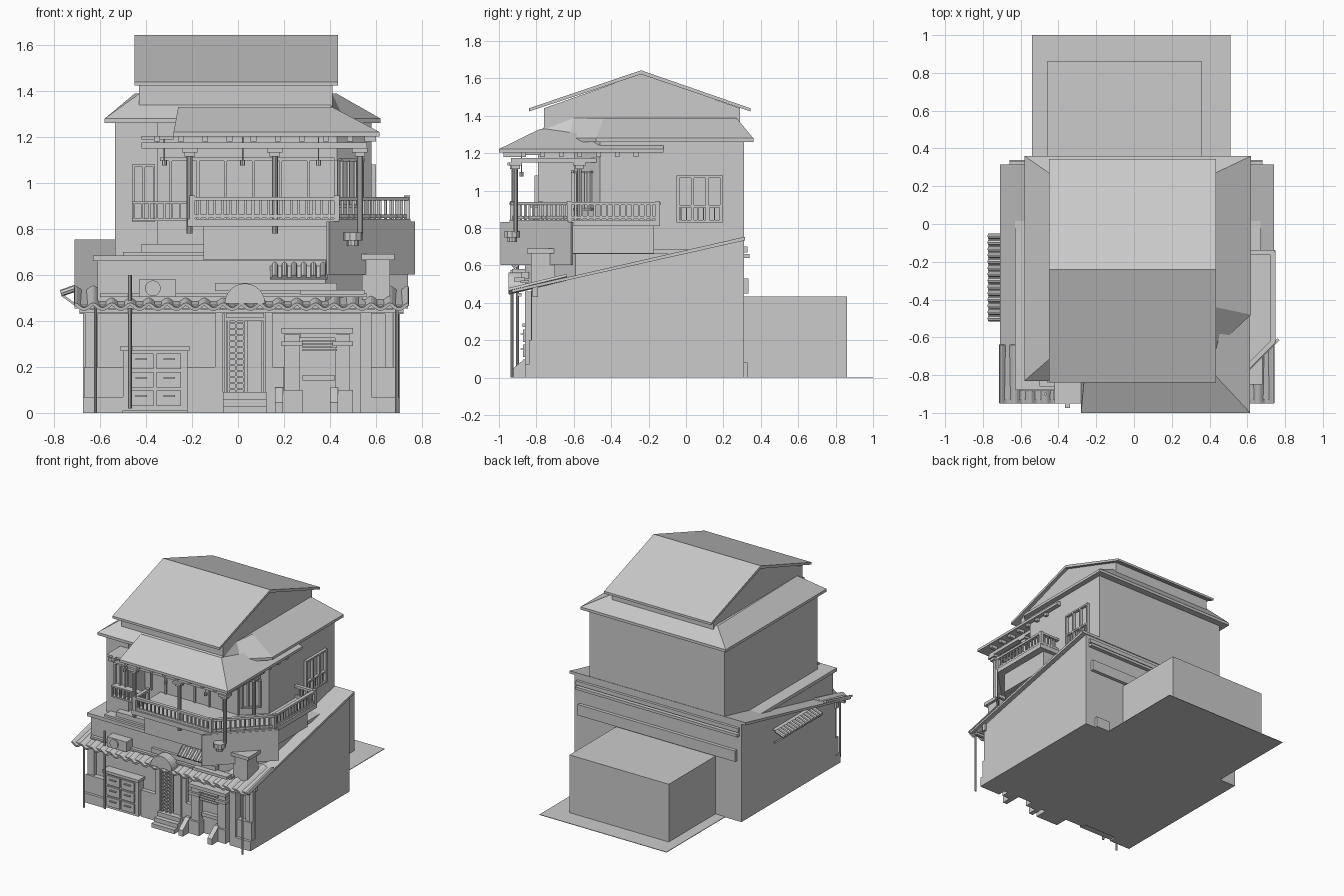
import bpy, bmesh, math
from mathutils import Vector


def finish(name, bm):
    bmesh.ops.recalc_face_normals(bm, faces=bm.faces)
    me = bpy.data.meshes.new(name)
    bm.to_mesh(me)
    bm.free()
    ob = bpy.data.objects.new(name, me)
    bpy.context.collection.objects.link(ob)
    return ob


def add_loft(bm, lower, upper):
    a = [bm.verts.new(p) for p in lower]
    b = [bm.verts.new(p) for p in upper]
    bm.faces.new(a)
    bm.faces.new(b)
    for i in range(len(a)):
        j = (i + 1) % len(a)
        bm.faces.new((a[i], a[j], b[j], b[i]))


def boxes(name, items):
    """items are (x0, x1, y0, y1, z0, z1)"""
    bm = bmesh.new()
    for x0, x1, y0, y1, z0, z1 in items:
        c = [(x0, y0), (x1, y0), (x1, y1), (x0, y1)]
        add_loft(bm, [(x, y, z0) for x, y in c], [(x, y, z1) for x, y in c])
    return finish(name, bm)


def plan(name, pts, z0, z1, upper=None):
    bm = bmesh.new()
    add_loft(bm, [(x, y, z0) for x, y in pts], [(x, y, z1) for x, y in (upper or pts)])
    return finish(name, bm)


def side(name, pts, x0, x1):
    bm = bmesh.new()
    add_loft(bm, [(x0, y, z) for y, z in pts], [(x1, y, z) for y, z in pts])
    return finish(name, bm)


def beams(name, items):
    """square bars between two points: (p, q, width, height)"""
    bm = bmesh.new()
    for p, q, w, h in items:
        p, q = Vector(p), Vector(q)
        d = (q - p).normalized()
        s = d.cross(Vector((0, 0, 1)))
        s = s.normalized() if s.length > 1e-4 else Vector((1, 0, 0))
        u = s.cross(d)
        off = [s * w * i / 2 + u * h * j / 2 for i, j in ((-1, -1), (1, -1), (1, 1), (-1, 1))]
        add_loft(bm, [p + o for o in off], [q + o for o in off])
    return finish(name, bm)


def cyl(name, items):
    """round bars: (p, q, radius, sides)"""
    bm = bmesh.new()
    for p, q, r, n in items:
        p, q = Vector(p), Vector(q)
        rot = (q - p).to_track_quat('Z', 'Y')
        ring = [rot @ Vector((r * math.cos(2 * math.pi * i / n), r * math.sin(2 * math.pi * i / n), 0)) for i in range(n)]
        add_loft(bm, [p + o for o in ring], [q + o for o in ring])
    return finish(name, bm)


def slope(y):
    return 0.465 + 0.228 * (y + 0.95)


# Ground storey, sloping roof and rear annex
side("ground_storey", [(-.80, 0), (.31, 0), (.31, .735), (-.80, slope(-.8) - .01)], -.675, .705)
side("sloping_roof", [(-.93, slope(-.93)), (.315, slope(.315)), (.315, slope(.315) - .02), (-.93, slope(-.93) - .015)], -.71, .74)
boxes("annex", [(-.46, .36, .31, .86, 0, .435)])
boxes("yard_slab", [(-.54, .51, .31, 1.0, 0, .004)])
boxes("rear_ledges", [(-.64, .66, .31, .335, .45, .53), (-.66, .68, .31, .34, .64, .66),
                      (-.66, .68, .31, .33, .67, .70), (.5, .62, .31, .33, 0, .08)])

# Corrugated tile awning over the shopfront
bm = bmesh.new()
rows, n = [], 144
for y, z in ((-.95, .468), (-.64, .543)):
    rows.append([bm.verts.new((-.71 + 1.45 * i / n, y, z + .011 * math.cos(2 * math.pi * i / 8))) for i in range(n + 1)])
for i in range(n):
    bm.faces.new((rows[0][i], rows[0][i + 1], rows[1][i + 1], rows[1][i]))
tiles = finish("tile_awning", bm)
mod = tiles.modifiers.new("thick", 'SOLIDIFY')
mod.thickness = .014
boxes("awning_beams", [(-.69, .72, -.90, -.88, .435, .452), (-.69, .72, -.82, -.79, .43, .49),
                       (-.60, .56, -.885, -.84, .505, .52), (.27, .55, -.92, -.86, .515, .535), (-.10, .43, -.88, -.84, .53, .565)])
arc = [(.03 + .088 * math.cos(math.pi * i / 12), .475 + .088 * math.sin(math.pi * i / 12)) for i in range(13)]
bm = bmesh.new()
add_loft(bm, [(x, -.95, z) for x, z in arc], [(x, -.72, z) for x, z in arc])
finish("arched_dormer", bm)

# Left tile canopy
beams("left_canopy", [((-.675, -.285, .55), (-.77, -.285, .515), .45, .008)])
cyl("left_canopy_tiles", [((-.70, -.50 + i * .0335, .545), (-.77, -.50 + i * .0335, .52), .015, 8) for i in range(14)])
beams("left_canopy_struts", [((-.765, y, .512), (-.68, y, .45), .01, .01) for y in (-.5, -.285, -.07)])

# Shopfront: corner plinths, pilasters, drain poles
boxes("front_plinths", [(-.675, -.50, -.86, -.8, 0, .07), (-.67, -.50, -.84, -.8, .07, .2), (.54, .705, -.86, -.8, 0, .07),
                        (.54, .70, -.84, -.8, .07, .2), (-.22, -.07, -.83, -.8, 0, .2), (.13, .2, -.83, -.8, 0, .2)])
boxes("front_pilasters", [(-.665, -.61, -.825, -.8, .2, .46), (.53, .58, -.86, -.8, 0, .46), (.64, .70, -.825, -.8, .2, .46),
                          (-.10, -.065, -.83, -.8, 0, .46), (.12, .15, -.83, -.8, 0, .46)])
cyl("drain_poles", [((x, -.93, 0), (x, -.93, .465), .007, 8) for x in (-.62, .69)] +
    [((-.47, -.90, .02), (-.47, -.90, .60), .008, 8), ((.675, -.82, 0), (.675, -.82, .46), .008, 8)])

# Drawer cabinet
boxes("cabinet", [(-.50, -.22, -.86, -.8, .01, .27), (-.51, -.21, -.875, -.8, .27, .29)])
cells = [(-.475 + .12 * i, .03 + .08 * k) for i in range(2) for k in range(3)]
boxes("cabinet_drawers", [(x, x + .108, -.872, -.86, z, z + .068) for x, z in cells])
boxes("drawer_handles", [(x + .03, x + .08, -.884, -.87, z + .04, z + .047) for x, z in cells])

# Entrance with steps, lattice door
boxes("entrance_steps", [(-.065, .125, -.93 + .035 * i, -.8, .03 * i, .03 * i + .03) for i in range(3)])
boxes("door_frame", [(-.06, -.05, -.84, -.8, .09, .44), (.11, .12, -.84, -.8, .09, .44), (-.06, .12, -.84, -.8, .40, .415)])
boxes("door_lattice", [(-.045, .03, -.835, -.8, .1 + .026 * i, .108 + .026 * i) for i in range(12)] +
      [(-.045 + .033 * i, -.037 + .033 * i, -.838, -.8, .09, .40) for i in range(3)] + [(.04, .105, -.82, -.8, .09, .40)])

# Serving window with columns and sloped bases
boxes("window_columns", [(x + d, x + .09 - d, -.83 - e, -.8, z0, z1) for x in (.19, .41)
                         for d, e, z0, z1 in ((0, .03, 0, .10), (.012, .015, .10, .29), (0, .03, .29, .31), (.012, .015, .31, .34))])
boxes("window_lintel", [(.19, .50, -.86, -.8, .345, .37), (.27, .43, -.85, -.8, .325, .345), (.28, .42, -.83, -.8, .14, .165)])
boxes("window_slats", [(.28, .43, -.86 + .008 * i, -.8, .27 + .013 * i, .277 + .013 * i) for i in range(4)])
for i, x in enumerate((.16, .40)):
    side("step_cheek_%d" % i, [(-.93, 0), (-.8, 0), (-.8, .11), (-.85, .11), (-.93, .045)], x, x + .035)

# Terrace block between the storeys
def terrace(g):
    return [(-.61 - g, -.86 - g), (.38 + g / 2, -.86 - g), (.65 + g, -.59 - g / 2), (.65 + g, .02), (-.61 - g, .02)]

plan("terrace_block", terrace(0), .48, .665)
plan("terrace_cornice", terrace(.02), .66, .685)
boxes("corner_pier", [(.54, .66, -.83, -.70, .46, .665), (.52, .68, -.85, -.68, .665, .69)])
boxes("terrace_steps", [(-.42, -.15, -.84, -.6, .685, .735), (-.50, -.1, -.86, -.6, .685, .70)])

# Air conditioner and small tile hood
boxes("air_conditioner", [(-.43, -.27, -.93, -.86, .505, .58)])
cyl("air_conditioner_fan", [((-.37, -.93, .542), (-.37, -.938, .542), .034, 16)])
beams("small_hood", [((.265, -.92, .585), (.265, -.85, .64), .25, .01)])
cyl("small_hood_tiles", [((.16 + i * .042, -.925, .59), (.16 + i * .042, -.85, .648), .013, 8) for i in range(6)])

# Balcony base, deck and railing
path = [(-.2, -.93), (.43, -.93), (.735, -.625), (.735, -.15), (.58, -.15)]
inner = [(-.15, -.89), (.41, -.89), (.695, -.605), (.695, -.17), (.5, -.17), (-.15, -.17)]
plan("balcony_base", inner, .665, .815)
plan("balcony_deck", [(-.22, -.945), (.44, -.945), (.75, -.63), (.75, -.14), (.5, -.14), (-.22, -.14)], .81, .843)
rails, bars = [], []
for a, b in zip([(-.2, -.78)] + path, path):
    p, q = Vector((*a, 0)), Vector((*b, 0))
    for z, w in ((.932, .026), (.855, .014)):
        h = Vector((0, 0, z))
        rails.append((p + h, q + h, w, .016))
    k = max(1, round((q - p).length / .034))
    for i in range(k):
        c = p.lerp(q, i / k)
        w = .024 if i == 0 else .011
        bars.append((c + Vector((0, 0, .84)), c + Vector((0, 0, .945 if i == 0 else .93)), w, w))
beams("balcony_rails", rails)
beams("balcony_balusters", bars)
beams("diagonal_board", [((.39, -.985, .717), (.765, -.61, .717), .016, .23)])

# Upper storey with chamfered corner
plan("upper_storey", [(-.535, -.79), (-.35, -.79), (-.35, -.6), (.43, -.6), (.58, -.46), (.58, .31), (-.535, .31)], .6, 1.275)
boxes("front_window", [(-.46 + .045 * i, -.45 + .045 * i, -.81, -.79, .83, 1.08) for i in range(3)] +
      [(-.46, -.36, -.81, -.79, z, z + .01) for z in (.83, 1.07)])
boxes("window_rail", [(-.46, -.22, -.84, -.79, z, z + .01) for z in (.835, .91)] +
      [(-.455 + .033 * i, -.447 + .033 * i, -.84, -.832, .84, .91) for i in range(8)])
boxes("side_window", [(.58, .60, -.05 + .0775 * i, -.035 + .0775 * i, .83, 1.08) for i in range(4)] +
      [(.58, .60, -.05, .198, z, z + .012) for z in (.83, .91, 1.068)] +
      [(.58, .592, -.03 + .03 * i, -.024 + .03 * i, .84, .91) for i in range(8)])
beams("corner_window", [((.45 + .03 * i, -.592 + .028 * i, .9), (.45 + .03 * i, -.592 + .028 * i, 1.1), .012, .012) for i in range(4)] +
      [((.445, -.596, z), (.545, -.503, z), .014, .012) for z in (.9, 1.1)])
boxes("recess_screens", [(-.30 + .12 * i, -.288 + .12 * i, -.612, -.6, .84, 1.1) for i in range(7)] +
      [(-.34, .42, -.615, -.6, 1.095, 1.11)])

# Porch posts, beams, eave blocks and lanterns
posts = [(-.21, -.92), (.16, -.92), (.53, -.91), (.53, -.57)]
cyl("porch_posts", [((x, y, .78), (x, y, 1.15), .013, 10) for x, y in posts])
boxes("post_caps", [(x - w, x + w, y - w, y + w, z, z + .018) for x, y in posts for w, z in ((.022, 1.115), (.034, 1.133))])
cyl("post_pendant", [((.5, -.93, .75), (.5, -.93, .785), .042, 10), ((.5, -.93, .725), (.5, -.93, .75), .025, 10)])
boxes("porch_beams", [(-.42, .56, -.935, -.905, 1.15, 1.175), (.52, .56, -.93, -.15, 1.15, 1.175), (-.42, -.39, -.93, -.78, 1.15, 1.175),
                      (-.42, -.28, -.95, -.78, 1.19, 1.205)])
boxes("eave_blocks", [(-.365 + .105 * i, -.34 + .105 * i, -.975, -.88, 1.18, 1.205) for i in range(9)] +
      [(.55, .60, -.88 + .1 * i, -.855 + .1 * i, 1.18, 1.205) for i in range(7)])
cyl("hanging_lanterns", [((x, -.88, 1.075), (x, -.88, 1.10), .011, 8) for x in (-.32, .02, .35)] +
    [((x, -.88, 1.10), (x, -.88, 1.2), .003, 6) for x in (-.32, .02, .35)])

# Porch roof and skirt roof, each with a fascia
porch = [(-.28, -1.0), (.615, -1.0), (.615, -.12), (-.28, -.12)]
plan("porch_fascia", porch, 1.203, 1.222)
plan("porch_roof", porch, 1.222, 1.33, [(-.26, -.78), (.41, -.78), (.41, -.12), (-.26, -.12)])
skirt = [(-.58, -.83), (.42, -.83), (.46, -.63), (.62, -.48), (.62, .36), (-.58, .36)]
plan("skirt_fascia", skirt, 1.26, 1.28)
plan("skirt_roof", skirt, 1.28, 1.388, [(-.43, -.70), (.39, -.70), (.41, -.60), (.43, -.44), (.43, .27), (-.45, .27)])

# Attic and gable roof
side("attic", [(-.76, 1.27), (.29, 1.27), (.29, 1.44), (-.24, 1.625), (-.76, 1.44)], -.43, .41)
side("gable_roof", [(-.84, 1.44), (-.24, 1.643), (.345, 1.44), (.345, 1.423), (-.24, 1.622), (-.84, 1.423)], -.45, .435)
